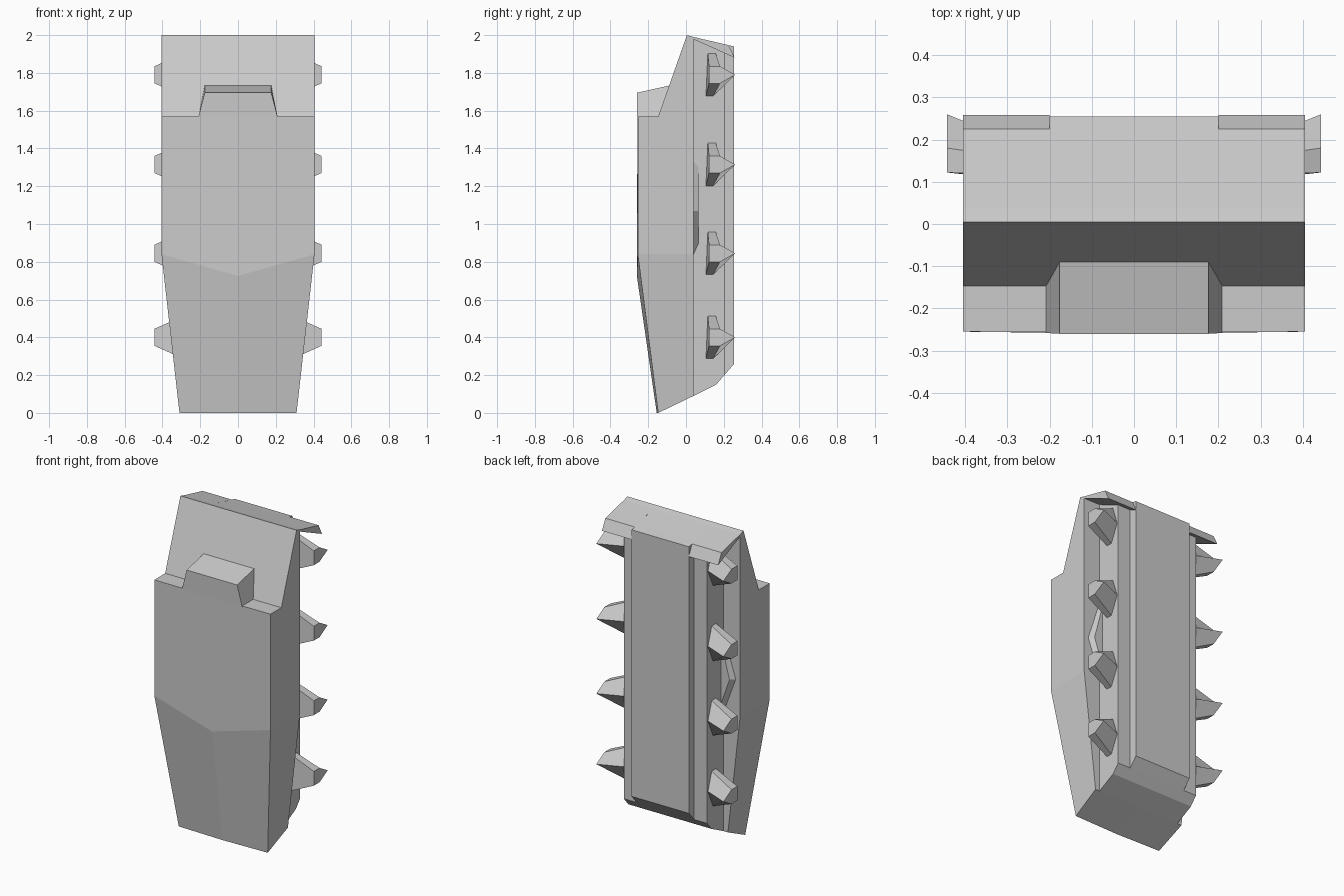
import bpy, bmesh

if "Cube" in bpy.data.objects:
    bpy.data.objects.remove(bpy.data.objects["Cube"])


def make(name, verts, faces):
    me = bpy.data.meshes.new(name)
    bm = bmesh.new()
    vs = [bm.verts.new(v) for v in verts]
    for f in faces:
        bm.faces.new([vs[i] for i in f])
    bmesh.ops.recalc_face_normals(bm, faces=bm.faces)
    bm.to_mesh(me)
    bm.free()
    ob = bpy.data.objects.new(name, me)
    bpy.context.collection.objects.link(ob)
    return ob


def loft(name, a, b):
    """Closed solid between two sections with equal point counts."""
    n = len(a)
    sides = [(i, (i + 1) % n, (i + 1) % n + n, i + n) for i in range(n)]
    return make(name, a + b, sides + [tuple(range(n)), tuple(range(n, 2 * n))])


def prism(name, yz, x0, x1):
    return loft(name, [(x0, y, z) for y, z in yz], [(x1, y, z) for y, z in yz])


# Front shell: side profile carried over three columns, tapered below z = 0.84
prof = [(-.147, 0), (-.255, .84), (-.255, 1.57), (-.147, 1.57),
        (.005, 2.0), (.04, 1.99), (.04, .84), (.04, .09)]
mid = list(prof)
mid[0], mid[1], mid[2] = (-.155, 0), (-.26, .725), (-.257, 1.57)


def half_width(z):
    return .31 + .095 * min(z / .84, 1)


n = len(prof)
verts = [(s * half_width(z), y, z)
         for s, p in ((-1, prof), (0, mid), (1, prof)) for y, z in p]
faces = [(c * n + i, c * n + (i + 1) % n, (c + 1) * n + (i + 1) % n, (c + 1) * n + i)
         for c in (0, 1) for i in range(n)]
for o in (0, 2 * n):
    faces += [(o, o + 1, o + 6, o + 7), tuple(o + i for i in range(1, 7))]
make("front_shell", verts, faces)

# Raised block on the front ledge
block_low = [(-.21, -.258, 1.565), (.21, -.258, 1.565), (.21, -.12, 1.565), (-.21, -.12, 1.565)]
block_top = [(-.176, -.26, 1.695), (.176, -.26, 1.695), (.176, -.088, 1.733), (-.176, -.088, 1.733)]
loft("front_block", block_low, block_top)

# Narrow rear core and the stepped back panel
prism("rear_core", [(.04, .09), (.16, .15), (.205, .202), (.205, 1.951), (.04, 1.99)], -.29, .29)
prism("back_panel", [(.205, .202), (.255, .26), (.255, 1.94), (.205, 1.951)], -.2, .2)

for s, side in ((-1, "left"), (1, "right")):
    # Overhanging roof corners
    prism(f"roof_corner_{side}", [(.04, 1.99), (.225, 1.947), (.258, 1.88), (.04, 1.978)],
          s * .2, s * .405)

    # Bevelled chevron on the rear face of the shell
    loft(f"chevron_{side}",
         [(s * .29, .04, .84), (s * .375, .04, 1.07), (s * .29, .04, 1.33)],
         [(s * .29, .067, .9), (s * .35, .067, 1.07), (s * .29, .067, 1.3)])

    # Four claws in each side channel
    for i, cz in enumerate((1.79, 1.315, .845, .40)):
        root = [(.105, -.115), (.142, -.115), (.195, 0), (.157, .115), (.115, .115)]
        tip = [(.122, -.045), (.18, -.045), (.26, 0), (.18, .045), (.122, .045)]
        loft(f"claw_{side}_{i + 1}",
             [(s * .285, y, cz + z) for y, z in root],
             [(s * .443, y, cz + z) for y, z in tip])
